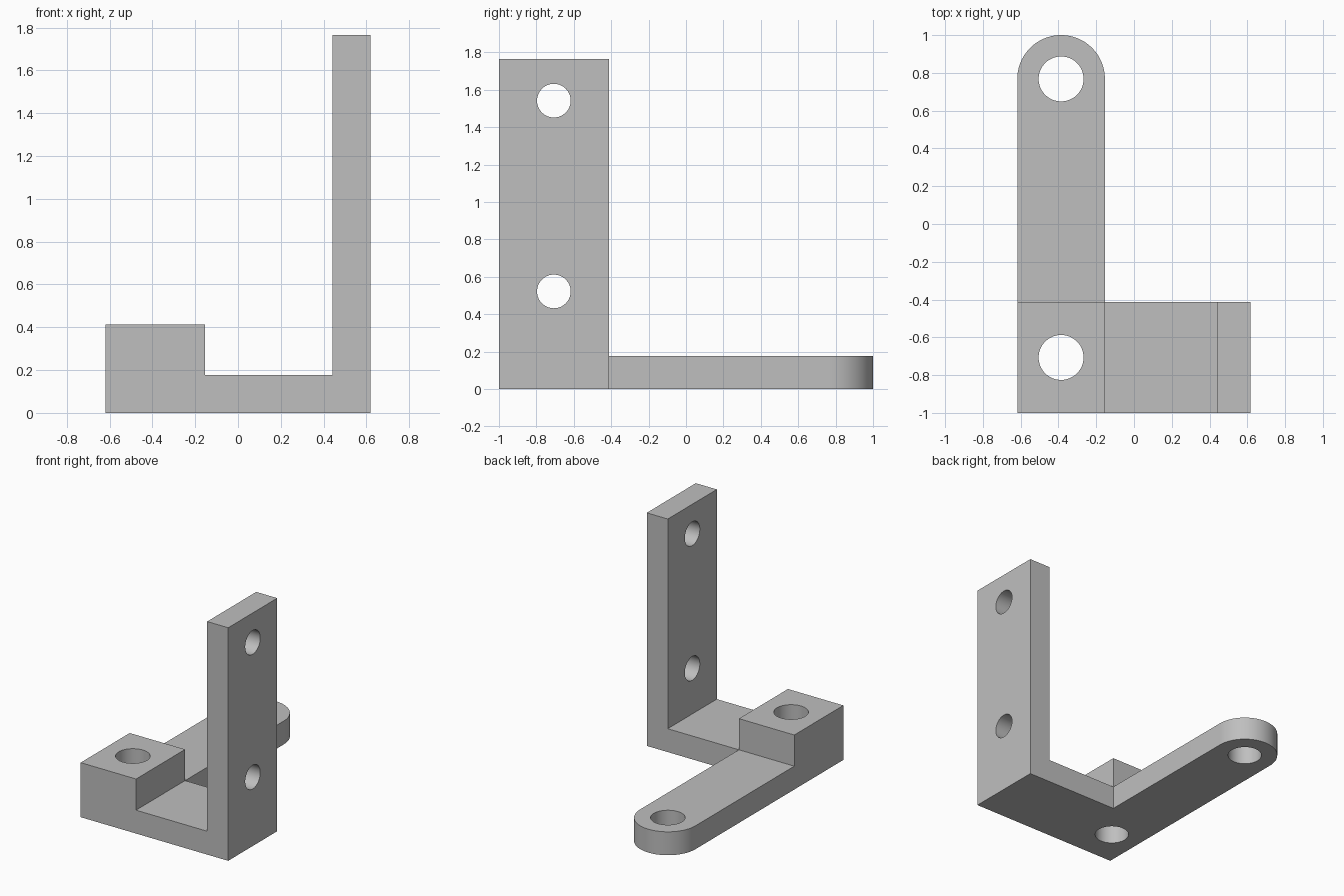
import bpy
import bmesh
from math import cos, sin, pi
from mathutils import Matrix, Vector

cube = bpy.data.objects.get("Cube")
if cube:
    bpy.data.objects.remove(cube, do_unlink=True)

# Single grey finish
GREY = (0.52, 0.52, 0.52, 1)
grey = bpy.data.materials.new("grey_metal")
grey.use_nodes = True
grey.diffuse_color = GREY
grey.node_tree.nodes["Principled BSDF"].inputs["Base Color"].default_value = GREY

# Main dimensions
LEFT, RIGHT = 0.618, -0.618
FRONT, FOOT_BACK, BACK = -1.0, -0.413, 1.0
BASE_H, BLOCK_H, PLATE_H = 0.177, 0.413, 1.765
BLOCK_EDGE, PLATE_EDGE = -0.154, 0.442
ARM_R = (BLOCK_EDGE - RIGHT) / 2
ARM_X, ARM_Y = RIGHT + ARM_R, BACK - ARM_R
FOOT_Y = (FRONT + FOOT_BACK) / 2


def make_object(name, bm):
    bmesh.ops.recalc_face_normals(bm, faces=bm.faces)
    mesh = bpy.data.meshes.new(name)
    bm.to_mesh(mesh)
    bm.free()
    mesh.materials.append(grey)
    ob = bpy.data.objects.new(name, mesh)
    bpy.context.collection.objects.link(ob)
    return ob


def extrude_profile(name, points, direction):
    bm = bmesh.new()
    face = bm.faces.new([bm.verts.new(p) for p in points])
    new = bmesh.ops.extrude_face_region(bm, geom=[face])["geom"]
    verts = [v for v in new if isinstance(v, bmesh.types.BMVert)]
    bmesh.ops.translate(bm, verts=verts, vec=Vector(direction))
    return make_object(name, bm)


def hole_cutter(name, centre, radius, axis):
    bm = bmesh.new()
    turn = Matrix.Rotation(pi / 2, 4, "Y") if axis == "X" else Matrix()
    bmesh.ops.create_cone(bm, cap_ends=True, segments=64, radius1=radius,
                          radius2=radius, depth=1.2,
                          matrix=Matrix.Translation(centre) @ turn)
    ob = make_object(name, bm)
    ob.hide_render = True
    return ob


def combine(target, tool, operation):
    mod = target.modifiers.new(tool.name, "BOOLEAN")
    mod.operation, mod.object, mod.solver = operation, tool, "EXACT"
    bpy.context.view_layer.objects.active = target
    bpy.ops.object.modifier_apply(modifier=mod.name)
    bpy.data.objects.remove(tool, do_unlink=True)


# Raised block, floor and upright plate share one stepped profile
steps = [(RIGHT, 0), (LEFT, 0), (LEFT, PLATE_H), (PLATE_EDGE, PLATE_H),
         (PLATE_EDGE, BASE_H), (BLOCK_EDGE, BASE_H),
         (BLOCK_EDGE, BLOCK_H), (RIGHT, BLOCK_H)]
bracket = extrude_profile("bracket", [(x, FRONT, z) for x, z in steps],
                          (0, FOOT_BACK - FRONT, 0))

# Long arm with a rounded end
outline = [(RIGHT, FOOT_Y, 0), (BLOCK_EDGE, FOOT_Y, 0)]
outline += [(ARM_X + ARM_R * cos(pi * i / 40), ARM_Y + ARM_R * sin(pi * i / 40), 0)
            for i in range(41)]
arm = extrude_profile("arm", outline, (0, 0, BASE_H))
combine(bracket, arm, "UNION")

# Holes through the block and arm end, then through the upright plate
for y in (FOOT_Y, ARM_Y):
    combine(bracket, hole_cutter("bolt_hole", (ARM_X, y, 0.2), 0.119, "Z"), "DIFFERENCE")
for z in (0.522, 1.542):
    combine(bracket, hole_cutter("plate_hole", (0.6, FOOT_Y, z), 0.09, "X"), "DIFFERENCE")

# Smooth the curved walls, keep corners crisp
bpy.ops.object.select_all(action="DESELECT")
bracket.select_set(True)
bpy.context.view_layer.objects.active = bracket
bpy.ops.object.shade_smooth_by_angle(angle=pi / 6)
